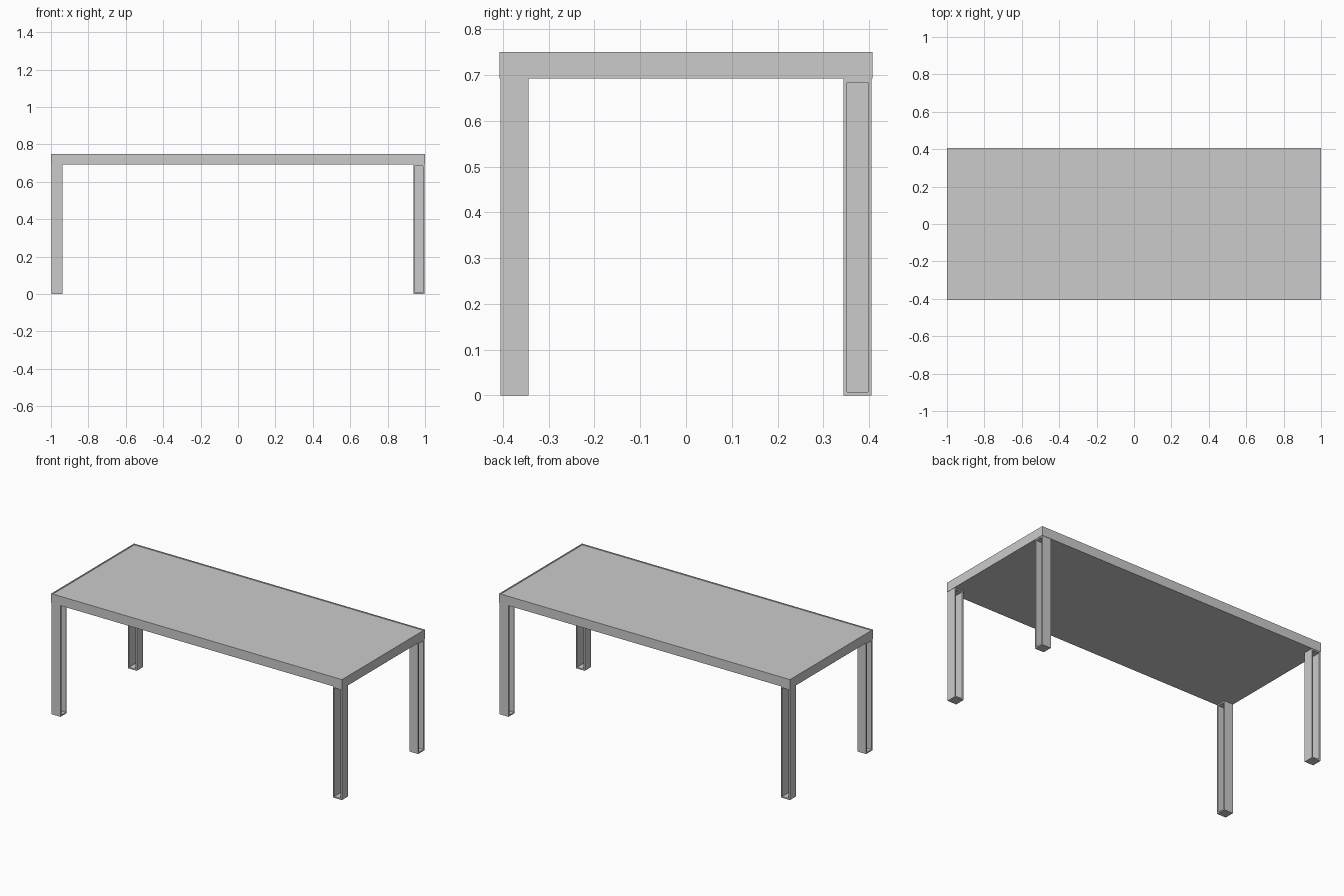
import bpy, bmesh
from mathutils import Matrix, Vector

if "Cube" in bpy.data.objects:
    bpy.data.objects.remove(bpy.data.objects["Cube"])

HX, HY = 1.0, 0.407        # half length and half width of the table
TOP, UNDER = 0.75, 0.692   # top and underside heights of the table top
LEG, WALL = 0.061, 0.008   # leg width and plate thickness


def finish(bm, name):
    bmesh.ops.recalc_face_normals(bm, faces=bm.faces)
    mesh = bpy.data.meshes.new(name)
    bm.to_mesh(mesh)
    bm.free()
    obj = bpy.data.objects.new(name, mesh)
    bpy.context.collection.objects.link(obj)
    return obj


def box(size, centre):
    bm = bmesh.new()
    bmesh.ops.create_cube(bm, size=1, matrix=Matrix.Translation(centre) @ Matrix.Diagonal((*size, 1)))
    bm.normal_update()
    return bm


def leg(name, x, y, axis):
    # Flat-plate loop, open right through along the given axis
    bm = box((LEG, LEG, UNDER), (x, y, UNDER / 2))
    ends = [f for f in bm.faces if abs(f.normal[axis]) > 0.9]
    bmesh.ops.inset_individual(bm, faces=ends, thickness=WALL, use_even_offset=True)
    rims = [e for f in ends for e in f.edges]
    bmesh.ops.delete(bm, geom=ends, context='FACES_ONLY')
    bmesh.ops.bridge_loops(bm, edges=rims)
    finish(bm, name)


# Table top: deep slab with a thin raised rim around a slightly sunken panel
bm = box((2 * HX, 2 * HY, TOP - UNDER), (0, 0, (TOP + UNDER) / 2))
panel = [f for f in bm.faces if f.normal.z > 0.9]
bmesh.ops.inset_individual(bm, faces=panel, thickness=0.008, use_even_offset=True)
bmesh.ops.inset_individual(bm, faces=panel, thickness=0.0002, use_even_offset=True)
bmesh.ops.translate(bm, verts=panel[0].verts, vec=Vector((0, 0, -0.003)))
finish(bm, "table_top")

# Legs: opposite corners share the same opening direction
px, py = HX - LEG / 2 - 0.002, HY - LEG / 2 - 0.002
for sx, side in ((-1, "left"), (1, "right")):
    for sy, end in ((-1, "front"), (1, "back")):
        leg(f"{end}_{side}_leg", sx * px, sy * py, 0 if sx == sy else 1)
